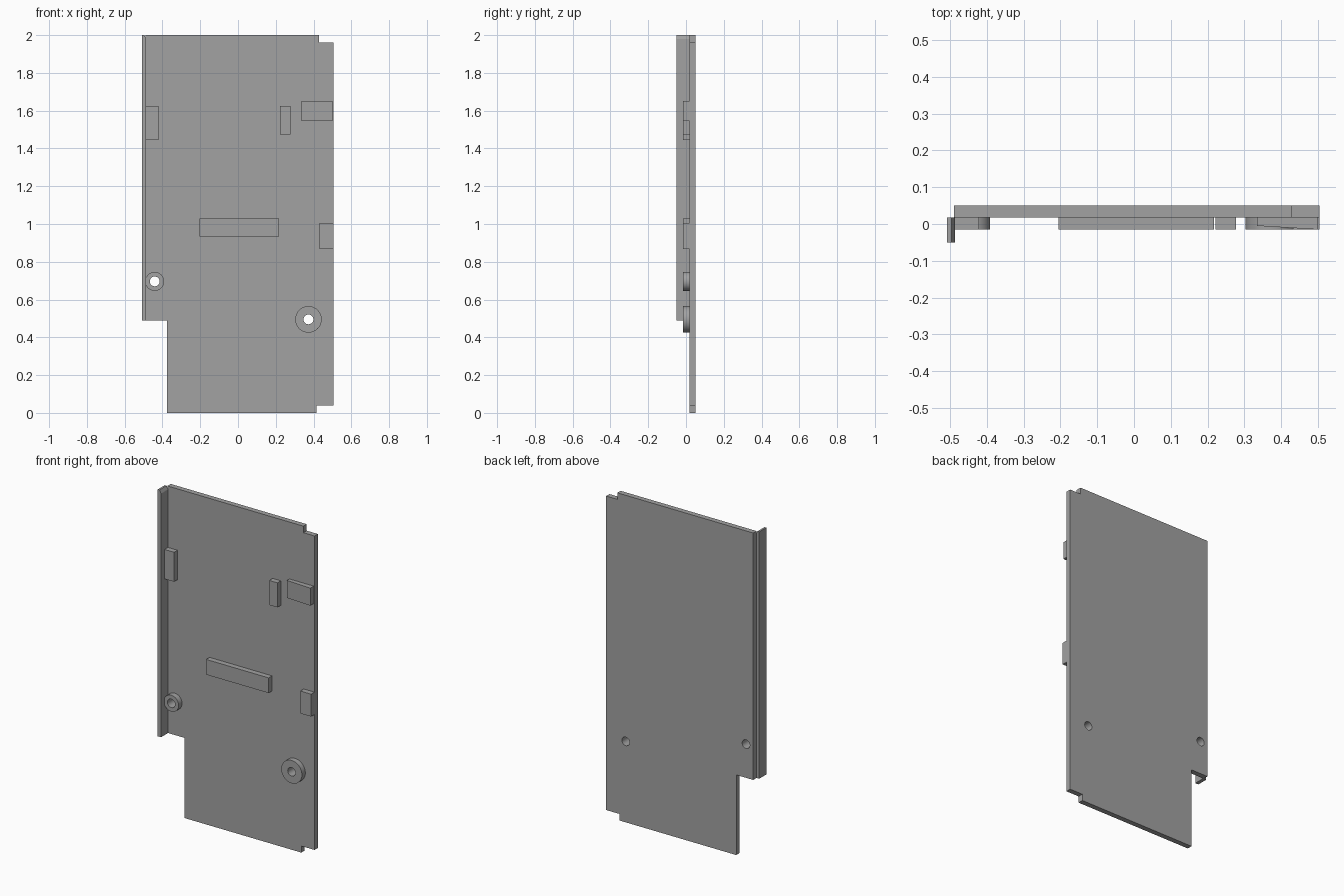
import bpy, bmesh
from math import cos, sin, tau, radians
from mathutils import Matrix

cube = bpy.data.objects.get("Cube")
if cube:
    bpy.data.objects.remove(cube, do_unlink=True)

GREY = (0.36, 0.36, 0.36, 1)
metal = bpy.data.materials.new("plain grey")
metal.use_nodes = True
metal.diffuse_color = GREY
metal.node_tree.nodes["Principled BSDF"].inputs["Base Color"].default_value = GREY

PLATE_FRONT, PLATE_BACK, PAD_FRONT = 0.018, 0.05, -0.015


def circle(x, z, r, n=48):
    return [(x + r * cos(tau * i / n), z + r * sin(tau * i / n)) for i in range(n)]


def finish(name, bm):
    """Turn a bmesh into a named, coloured object."""
    bmesh.ops.remove_doubles(bm, verts=bm.verts, dist=1e-5)
    bmesh.ops.recalc_face_normals(bm, faces=bm.faces)
    mesh = bpy.data.meshes.new(name)
    bm.to_mesh(mesh)
    bm.free()
    mesh.materials.clear()
    mesh.materials.append(metal)
    obj = bpy.data.objects.new(name, mesh)
    bpy.context.collection.objects.link(obj)
    return obj


def sheet(name, loops, y0, y1, smooth=False):
    """Extrude x-z outlines (inner loops become holes) from y0 to y1."""
    curve = bpy.data.curves.new(name, "CURVE")
    curve.dimensions = "2D"
    curve.fill_mode = "BOTH"
    curve.extrude = (y1 - y0) / 2
    for loop in loops:
        spline = curve.splines.new("POLY")
        spline.points.add(len(loop) - 1)
        for point, (x, z) in zip(spline.points, loop):
            point.co = (x, z, 0, 1)
        spline.use_cyclic_u = True
    helper = bpy.data.objects.new(name + " outline", curve)
    bpy.context.collection.objects.link(helper)
    bpy.context.view_layer.update()
    mesh = bpy.data.meshes.new_from_object(
        helper.evaluated_get(bpy.context.evaluated_depsgraph_get()))
    bm = bmesh.new()
    bm.from_mesh(mesh)
    bpy.data.objects.remove(helper, do_unlink=True)
    bpy.data.meshes.remove(mesh)
    bm.transform(Matrix.Translation((0, (y0 + y1) / 2, 0)) @ Matrix.Rotation(radians(90), 4, "X"))
    for face in bm.faces:
        face.smooth = False
    obj = finish(name, bm)
    if smooth:
        bpy.ops.object.select_all(action="DESELECT")
        obj.select_set(True)
        bpy.context.view_layer.objects.active = obj
        bpy.ops.object.shade_smooth_by_angle(angle=radians(30))
    return obj


def block(name, x0, x1, y0, y1, z0, z1, edit=None):
    """Box between two corners, with an optional vertex edit."""
    bm = bmesh.new()
    bmesh.ops.create_cube(bm, size=1)
    for v in bm.verts:
        v.co.x = x1 if v.co.x > 0 else x0
        v.co.y = y1 if v.co.y > 0 else y0
        v.co.z = z1 if v.co.z > 0 else z0
        if edit:
            edit(v.co)
    return finish(name, bm)


# Screw bosses: name, x, z, outer radius, hole radius
bosses = [("small_boss", -0.441, 0.696, 0.05, 0.026),
          ("large_boss", 0.373, 0.495, 0.07, 0.026)]

# Main plate with its notches and screw holes
outline = [(-0.375, 0), (0.416, 0), (0.416, 0.04), (0.505, 0.04), (0.505, 1.96),
           (0.43, 1.96), (0.43, 2), (-0.49, 2), (-0.49, 0.49), (-0.375, 0.49)]
sheet("main_plate", [outline] + [circle(x, z, h) for _, x, z, _, h in bosses],
      PLATE_FRONT, PLATE_BACK, smooth=True)
for name, x, z, r, h in bosses:
    sheet(name, [circle(x, z, r), circle(x, z, h)], PAD_FRONT, PLATE_FRONT, smooth=True)

# Side flange, chamfered on its inner top edge
sheet("side_flange", [[(-0.508, 0.49), (-0.486, 0.49), (-0.486, 1.98),
                       (-0.496, 2), (-0.508, 2)]], -0.05, PLATE_FRONT)

# Raised pads on the front
pads = [("left_pad", -0.487, -0.422, 1.445, 1.625),
        ("upper_narrow_pad", 0.222, 0.277, 1.475, 1.625),
        ("centre_bar", -0.205, 0.218, 0.935, 1.028),
        ("lower_edge_pad", 0.432, 0.505, 0.868, 1.005)]
for name, x0, x1, z0, z1 in pads:
    block(name, x0, x1, PAD_FRONT, PLATE_FRONT, z0, z1)


# Wide pad whose front face slopes towards the plate
def slope(co):
    if co.x < 0.4 and co.y < 0:
        co.y = -0.005


block("upper_wide_pad", 0.335, 0.5, PAD_FRONT, PLATE_FRONT, 1.545, 1.652, slope)
